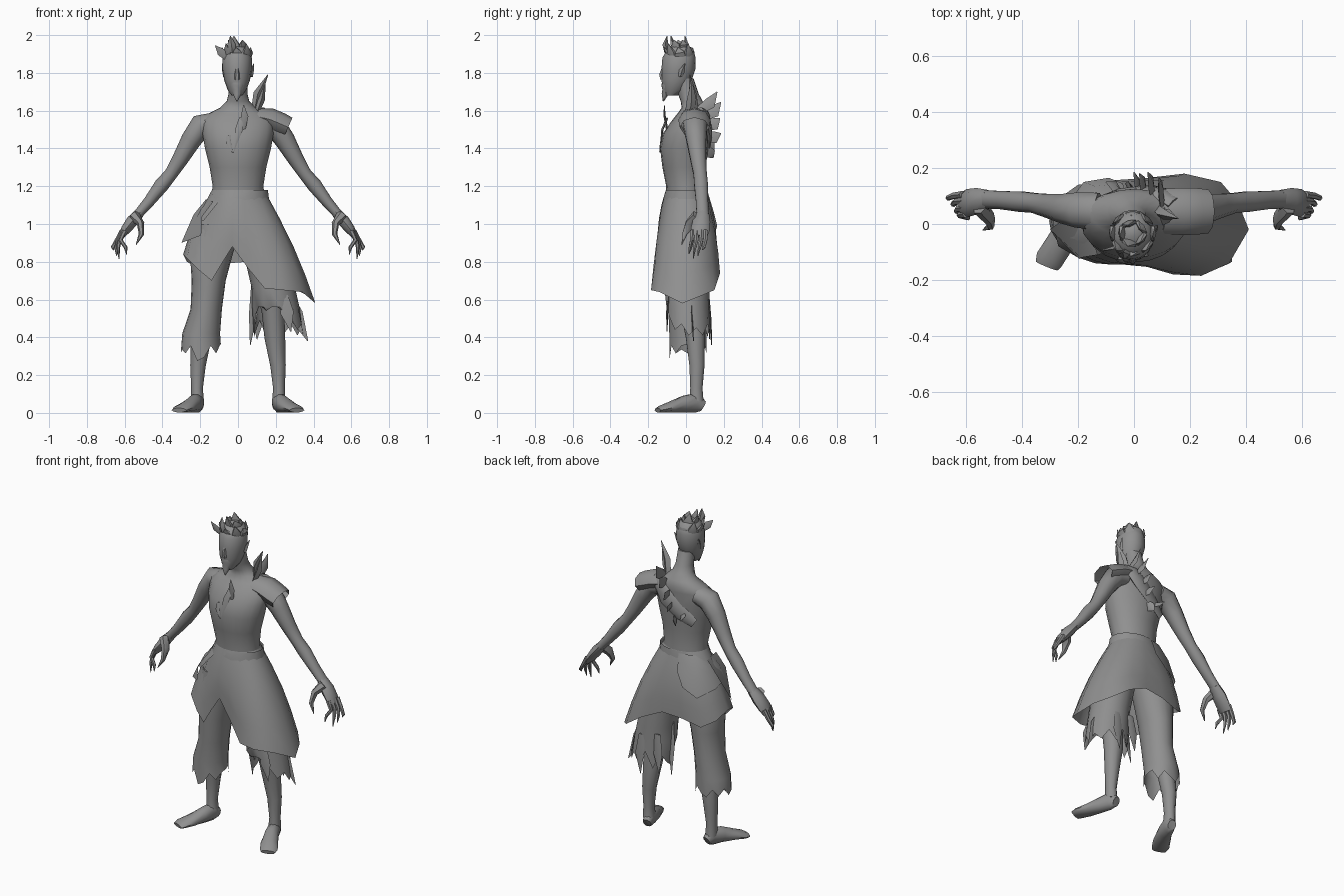
import bpy, bmesh, math
from mathutils import Vector

skin = bpy.data.materials.new("plain_grey")
skin.diffuse_color = (0.28, 0.28, 0.28, 1)


def loft(name, rings, cap_start=True, cap_end=True, angle=50, closed=True):
    """Skin a list of equal-length point rings (or open strips) into one mesh."""
    bm = bmesh.new()
    vs = [[bm.verts.new(p) for p in ring] for ring in rings]
    n = len(rings[0])
    for a, b in zip(vs, vs[1:]):
        for i in range(n if closed else n - 1):
            bm.faces.new((a[i], a[(i + 1) % n], b[(i + 1) % n], b[i]))
    if cap_start:
        bm.faces.new(vs[0])
    if cap_end:
        bm.faces.new(vs[-1])
    bmesh.ops.recalc_face_normals(bm, faces=bm.faces)
    me = bpy.data.meshes.new(name)
    bm.to_mesh(me)
    bm.free()
    me.materials.append(skin)
    ob = bpy.data.objects.new(name, me)
    bpy.context.collection.objects.link(ob)
    bpy.ops.object.select_all(action='DESELECT')
    ob.select_set(True)
    bpy.context.view_layer.objects.active = ob
    bpy.ops.object.shade_smooth_by_angle(angle=math.radians(angle))
    return ob


def stack(name, rows, n=16, hem=None, **kw):
    """Horizontal ellipses (z, cx, cy, rx, ry); hem offsets the last ring's heights."""
    rings = []
    for k, (z, cx, cy, rx, ry) in enumerate(rows):
        ring = []
        for i in range(n):
            a = 2 * math.pi * i / n
            dz = hem[i % len(hem)] if hem and k == len(rows) - 1 else 0
            ring.append((cx + rx * math.cos(a), cy + ry * math.sin(a), z + dz))
        rings.append(ring)
    return loft(name, rings, **kw)


def tube(name, rows, n=10, ref=(0, 1, 0), side=1, **kw):
    """Tube along (x, y, z, half width, half depth)."""
    pts = [Vector((r[0] * side, r[1], r[2])) for r in rows]
    rings = []
    for i, p in enumerate(pts):
        d = (pts[min(i + 1, len(pts) - 1)] - pts[max(i - 1, 0)]).normalized()
        u = d.cross(Vector(ref)).normalized()
        v = u.cross(d)
        ring = []
        for j in range(n):
            a = 2 * math.pi * j / n
            q = p + u * math.cos(a) * rows[i][3] + v * math.sin(a) * rows[i][4]
            q.z = max(q.z, 0)
            ring.append(q)
        rings.append(ring)
    return loft(name, rings, **kw)


def blade(name, a, m, b, w, t=0.006, ref=(0, 1, 0)):
    """Flat pointed shard through three points."""
    return tube(name, [(*a, w * 0.7, t), (*m, w, t), (*b, 0.002, 0.002)], n=4, ref=ref, angle=60)


# Torso with neck
stack("torso", [(1.05, 0, 0, .16, .115), (1.2, 0, 0, .134, .105), (1.3, 0, -.01, .15, .115),
                (1.4, 0, -.01, .175, .127), (1.48, 0, 0, .188, .122), (1.55, 0, .025, .19, .098),
                (1.585, 0, .04, .155, .085), (1.615, 0, .045, .095, .068), (1.65, 0, .03, .06, .058),
                (1.69, 0, .012, .05, .055), (1.77, 0, -.01, .05, .05)], n=20)

# Head, face and beard
stack("head", [(1.68, -.005, -.078, .028, .033), (1.71, -.005, -.06, .05, .06), (1.76, -.005, -.05, .068, .08),
               (1.82, -.005, -.04, .078, .09), (1.88, -.005, -.037, .078, .088), (1.93, -.005, -.03, .058, .068),
               (1.955, -.005, -.03, .012, .015)])
tube("nose", [(-.005, -.118, 1.83, .01, .01), (-.005, -.13, 1.79, .013, .014), (-.005, -.125, 1.765, .015, .012)], n=6)
tube("mouth", [(-.005, -.112, 1.755, .03, .015), (-.005, -.11, 1.735, .034, .02), (-.005, -.107, 1.71, .026, .018),
               (-.005, -.112, 1.685, .022, .017), (-.005, -.12, 1.65, .003, .003)], n=8)
for s, label in ((1, "right"), (-1, "left")):
    blade(label + "_ear", (s * .068, -.03, 1.78), (s * .074, -.022, 1.81), (s * .084, -.005, 1.85), .016, .01, (1, 0, 0))

# Hair: a few broad swept shards
for row, (count, r, z0, length) in enumerate(((8, .056, 1.87, .085), (5, .03, 1.91, .085))):
    for i in range(count):
        a = 2 * math.pi * (i + .5 * row) / count
        c, s = math.cos(a), math.sin(a)
        tip = z0 + length * (1 if i % 2 else .75)
        tube("hair_shard", [(-.005 + c * r, -.03 + s * r, z0, .014, .03),
                            (-.005 + c * r * 1.3, -.033 + s * r * 1.2, z0 + length * .45, .012, .03),
                            (-.01 + c * r * 1.35, -.042 + s * r * 1.3, tip, .002, .002)],
             n=6, ref=(-s, c, 0), angle=40)
blade("hair_fringe_side", (-.06, -.08, 1.88), (-.09, -.09, 1.91), (-.12, -.095, 1.945), .022)
blade("hair_fringe_front", (-.03, -.1, 1.91), (-.035, -.11, 1.95), (-.04, -.1, 1.995), .022, .015)

# Arms, hands, legs and feet
for s, label in ((1, "right"), (-1, "left")):
    tube(label + "_arm", [(.13, .045, 1.535, .055, .07), (.195, .05, 1.52, .064, .066), (.248, .055, 1.445, .054, .055),
                          (.305, .065, 1.345, .043, .044), (.355, .075, 1.265, .035, .037),
                          (.405, .08, 1.205, .039, .038), (.47, .085, 1.12, .03, .034),
                          (.53, .088, 1.05, .025, .034)], side=s)
    tube(label + "_palm", [(.52, .088, 1.06, .026, .034), (.56, .082, 1.015, .032, .047), (.595, .075, .97, .026, .05),
                           (.615, .07, .935, .014, .042)], n=8, side=s)
    tube(label + "_thumb", [(.55, .06, 1.045, .03, .03), (.515, .02, 1.0, .02, .028), (.512, -.008, .945, .014, .014),
                            (.54, -.022, .89, .002, .002)], n=6, side=s)
    for k, (y, tx, tz) in enumerate(((.035, .59, .84), (.058, .63, .815), (.083, .642, .83), (.105, .66, .862))):
        tube(label + "_finger", [(.6 + .004 * k, y, .965, .014, .014), (.622 + .006 * k, y - .003, .915, .012, .012),
                                 (tx + .004, y - .012, .875, .01, .01), (tx, y - .02, tz, .002, .002)], n=6, side=s)
    tube(label + "_leg", [(.1, .02, .98, .1, .1), (.155, .02, .74, .08, .085), (.185, .03, .54, .06, .062),
                          (.195, .05, .4, .055, .053), (.212, .058, .25, .041, .042), (.217, .055, .13, .031, .034),
                          (.215, .055, .06, .035, .04)], side=s)
    tube(label + "_foot", [(.206, .09, .035, .025, .03), (.214, .055, .055, .036, .055), (.237, -.01, .046, .042, .046),
                           (.272, -.08, .03, .05, .03), (.303, -.128, .02, .05, .02), (.312, -.15, .014, .042, .012)],
         ref=(0, 0, 1), side=s)

# Ragged trousers
stack("left_trouser", [(1.0, -.1, 0, .12, .11), (.85, -.14, .005, .115, .115), (.7, -.155, .005, .09, .11),
                       (.55, -.168, .005, .083, .1), (.42, -.195, .01, .1, .1), (.335, -.197, .01, .106, .1)],
      n=18, hem=(.03, .04, -.02, .03, 0, -.02, .03, -.01, .03, -.02, 0, -.02, .02, -.06, -.04, .02, -.02, .02),
      cap_end=False)
stack("right_trouser", [(1.0, .1, 0, .12, .11), (.8, .16, .005, .12, .115), (.65, .19, .005, .115, .12),
                        (.56, .2, .01, .125, .115), (.47, .215, .015, .13, .115)],
      n=18, hem=(-.06, -.02, -.06, 0, -.06, .03, -.07, .02, -.04, -.07, .05, .1, .07, .1, .07, .03, -.03, 0),
      cap_end=False)
blade("trouser_shred_outer", (.26, .03, .62), (.305, .03, .52), (.37, .04, .38), .04)
blade("trouser_shred_front", (.24, -.09, .62), (.26, -.1, .53), (.28, -.1, .43), .035)
blade("trouser_shred_inner", (.085, .02, .68), (.08, .03, .52), (.065, .05, .36), .022)
blade("trouser_shred_back", (.12, .11, .62), (.11, .12, .5), (.1, .125, .39), .03)
blade("trouser_shred_side", (.22, .12, .6), (.23, .13, .48), (.22, .135, .36), .03)

# Long tunic skirt with an uneven pointed hem
hem = [(.41, -.02, .58), (.37, .08, .62), (.31, .15, .65), (.18, .18, .74), (.05, .165, .8), (-.08, .155, .79),
       (-.2, .14, .76), (-.27, .09, .8), (-.29, 0, .84), (-.27, -.08, .82), (-.2, -.12, .75), (-.14, -.14, .7),
       (-.08, -.145, .8), (-.03, -.14, .88), (.05, -.15, .77), (.14, -.18, .66), (.24, -.185, .65), (.34, -.14, .64)]
skirt = []
for t in (0, .1, .25, .5, .75, 1):
    ring = []
    for i, h in enumerate(hem):
        a = 2 * math.pi * i / len(hem)
        top = Vector((.138 * math.cos(a), .108 * math.sin(a), 1.18))
        bulge = Vector((math.cos(a), math.sin(a), 0)) * .02 * math.sin(math.pi * t)
        ring.append(top.lerp(Vector(h), t) + bulge)
    skirt.append(ring)
loft("skirt", skirt, cap_start=False, cap_end=False)

# Waist sash with cloth folded over the left hip
stack("sash", [(1.08, .005, 0, .17, .125), (1.14, .005, 0, .158, .12), (1.18, .012, .003, .146, .11)],
      n=18, cap_start=False, cap_end=False)
loft("hip_flap", [[(-.03, .115, 1.17), (-.1, .1, 1.17), (-.14, .03, 1.15), (-.14, -.05, 1.13), (-.1, -.1, 1.12)],
                  [(-.04, .145, 1.07), (-.14, .135, 1.07), (-.2, .05, 1.08), (-.195, -.05, 1.08), (-.14, -.115, 1.07)],
                  [(-.09, .165, .99), (-.18, .15, .94), (-.245, .06, .98), (-.235, -.05, 1.0), (-.18, -.115, 1.02)]],
     cap_start=False, cap_end=False, closed=False)
loft("sash_tail", [[(-.13, -.11, 1.12), (-.17, .03, 1.13)], [(-.19, -.12, 1.04), (-.235, .03, 1.05)],
                   [(-.195, -.125, .94), (-.3, -.02, .9)]], cap_start=False, cap_end=False, closed=False)

# Flat capped sleeve on the right shoulder
tube("right_sleeve", [(.1, .045, 1.57, .045, .08), (.17, .045, 1.553, .06, .084),
                      (.225, .045, 1.53, .06, .083), (.266, .045, 1.512, .055, .078)],
     n=8, cap_end=False)

# Torn collar shards around the right side of the neck
blade("collar_shard_tall", (.085, .05, 1.59), (.105, .035, 1.69), (.158, .02, 1.79), .024, .02)
blade("collar_shard_low", (.1, .02, 1.59), (.125, .03, 1.66), (.145, .03, 1.76), .018, .025)
blade("collar_shard_front", (.025, -.1, 1.5), (.035, -.113, 1.57), (.03, -.115, 1.63), .02)

# Torn diagonal edge across chest and back
blade("chest_shard_upper", (.02, -.1, 1.56), (.005, -.125, 1.5), (-.025, -.138, 1.38), .02)
blade("chest_shard_lower", (-.05, -.122, 1.47), (-.05, -.132, 1.43), (-.03, -.14, 1.38), .013)
tube("back_cloth", [(.14, .07, 1.59, .03, .03), (.1, .105, 1.57, .05, .022), (.04, .12, 1.5, .06, .018),
                    (-.05, .115, 1.42, .045, .012), (-.12, .09, 1.37, .03, .01)], n=8, ref=(0, 1, .2))
for a, b, w in (((.1, .07, 1.6), (.09, .165, 1.7), .032), ((.07, .09, 1.57), (.05, .185, 1.645), .036),
                ((.04, .1, 1.52), (.02, .18, 1.56), .036), ((.02, .1, 1.46), (0, .185, 1.48), .034),
                ((-.04, .1, 1.41), (-.1, .15, 1.43), .028), ((.0, .1, 1.41), (-.03, .145, 1.35), .028)):
    m = (Vector(a) + Vector(b)) / 2 + Vector((0, .01, -.01))
    blade("back_shard", a, m, b, w, .01, (1, 0, .3))
